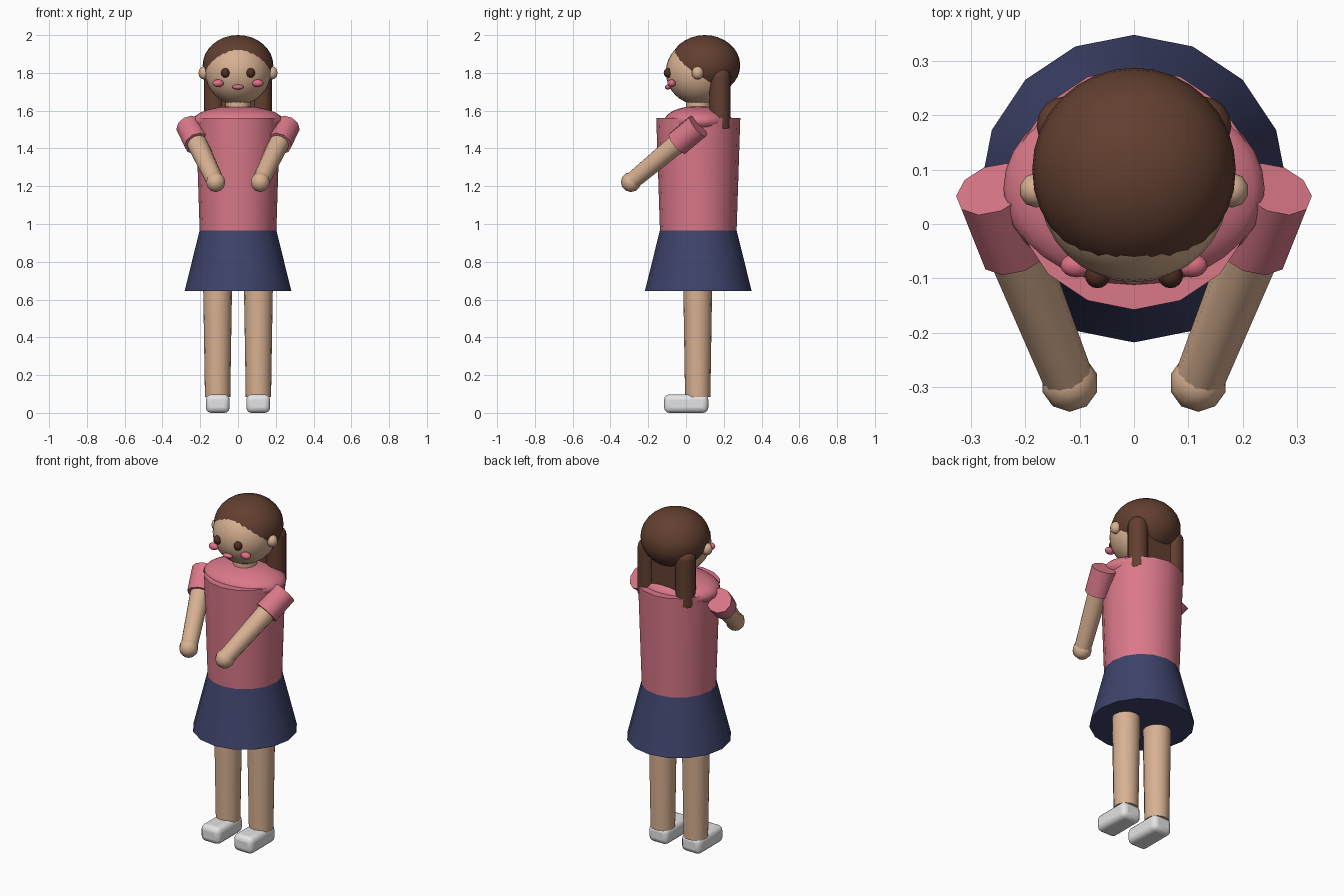
import bpy
import math
from mathutils import Vector

cube = bpy.data.objects.get("Cube")
if cube:
    bpy.data.objects.remove(cube, do_unlink=True)


def material(name, rgb):
    # sRGB 0-255 to linear
    lin = [((c / 255 + 0.055) / 1.055) ** 2.4 for c in rgb]
    m = bpy.data.materials.new(name)
    m.use_nodes = True
    m.diffuse_color = (*lin, 1)
    bsdf = next(n for n in m.node_tree.nodes if n.type == 'BSDF_PRINCIPLED')
    bsdf.inputs["Base Color"].default_value = (*lin, 1)
    return m


SKIN = material("skin", (216, 177, 146))
PINK = material("shirt_pink", (218, 120, 137))
BLUSH = material("blush_pink", (222, 112, 132))
NAVY = material("skirt_navy", (62, 67, 106))
HAIR = material("hair_brown", (98, 63, 48))
EYE = material("eye_brown", (78, 46, 34))
WHITE = material("shoe_white", (228, 228, 230))

CY = 0.065  # body axis in y


def finish(name, mat, angle=35):
    ob = bpy.context.object
    ob.name = name
    ob.data.materials.append(mat)
    bpy.ops.object.transform_apply(location=False, rotation=True, scale=True)
    bpy.ops.object.shade_smooth_by_angle(angle=math.radians(angle))
    return ob


def ellipsoid(name, loc, radii, mat, seg=32, rings=16):
    bpy.ops.mesh.primitive_uv_sphere_add(segments=seg, ring_count=rings, radius=1, location=loc)
    bpy.context.object.scale = radii
    return finish(name, mat, 60)


def tube(name, start, end, r1, r2, mat, sides=16):
    a, b = Vector(start), Vector(end)
    d = b - a
    bpy.ops.mesh.primitive_cone_add(vertices=sides, radius1=r1, radius2=r2,
                                    depth=d.length, location=(a + b) / 2)
    bpy.context.object.rotation_euler = d.to_track_quat('Z', 'Y').to_euler()
    return finish(name, mat, 40)


def box(name, loc, size, mat, bevel, segments=3):
    bpy.ops.mesh.primitive_cube_add(size=1, location=loc)
    ob = bpy.context.object
    ob.scale = size
    finish(name, mat)
    mod = ob.modifiers.new("rounding", 'BEVEL')
    mod.width = bevel
    mod.segments = segments
    return ob


# Clothes and shoulders
tube("skirt", (0, CY, 0.645), (0, CY, 0.967), 0.2825, 0.203, NAVY)
tube("shirt", (0, CY, 0.965), (0, CY, 1.56), 0.203, 0.2225, PINK)
ellipsoid("shoulders", (0, CY, 1.545), (0.24, 0.18, 0.08), PINK)

# Head and hair
tube("neck", (0, CY, 1.54), (0, CY, 1.68), 0.065, 0.065, SKIN)
ellipsoid("head", (0, CY, 1.804), (0.174, 0.172, 0.172), SKIN)
ellipsoid("hair_cap", (0, 0.1, 1.84), (0.187, 0.187, 0.16), HAIR)
box("back_hair", (0, 0.175, 1.65), (0.25, 0.07, 0.29), HAIR, 0.01, 1)
ellipsoid("mouth", (0, -0.095, 1.725), (0.03, 0.017, 0.013), BLUSH, 16, 8)

# Paired parts
for side, s in (("left", 1), ("right", -1)):
    ellipsoid(side + "_eye", (s * 0.067, -0.095, 1.80), (0.023, 0.023, 0.025), EYE, 16, 8)
    ellipsoid(side + "_cheek", (s * 0.105, -0.076, 1.745), (0.03, 0.022, 0.02), BLUSH, 16, 8)
    ellipsoid(side + "_ear", (s * 0.18, CY - 0.003, 1.80), (0.031, 0.032, 0.035), SKIN, 10, 6)

    # Hanging side lock with rounded ends
    tube(side + "_lock", (s * 0.124, 0.18, 1.51), (s * 0.124, 0.18, 1.78), 0.055, 0.055, HAIR)
    for end, z, h in (("top", 1.78, 0.05), ("tip", 1.51, 0.02)):
        ellipsoid(side + "_lock_" + end, (s * 0.124, 0.18, z), (0.055, 0.055, h), HAIR, 16, 8)

    # Arm reaching forward and inward
    shoulder = Vector((s * 0.26, 0.064, 1.518))
    hand = Vector((s * 0.118, -0.292, 1.222))
    tube(side + "_sleeve", shoulder, shoulder.lerp(hand, 0.31), 0.07, 0.07, PINK, 10)
    tube(side + "_arm", shoulder.lerp(hand, 0.1), hand, 0.057, 0.046, SKIN, 12)
    ellipsoid(side + "_hand", hand, (0.053, 0.053, 0.053), SKIN, 10, 6)

    # Leg and shoe
    tube(side + "_leg", (s * 0.108, 0.062, 0.085), (s * 0.108, 0.062, 0.70), 0.067, 0.077, SKIN)
    box(side + "_shoe", (s * 0.107, 0.001, 0.049), (0.126, 0.234, 0.098), WHITE, 0.028)
